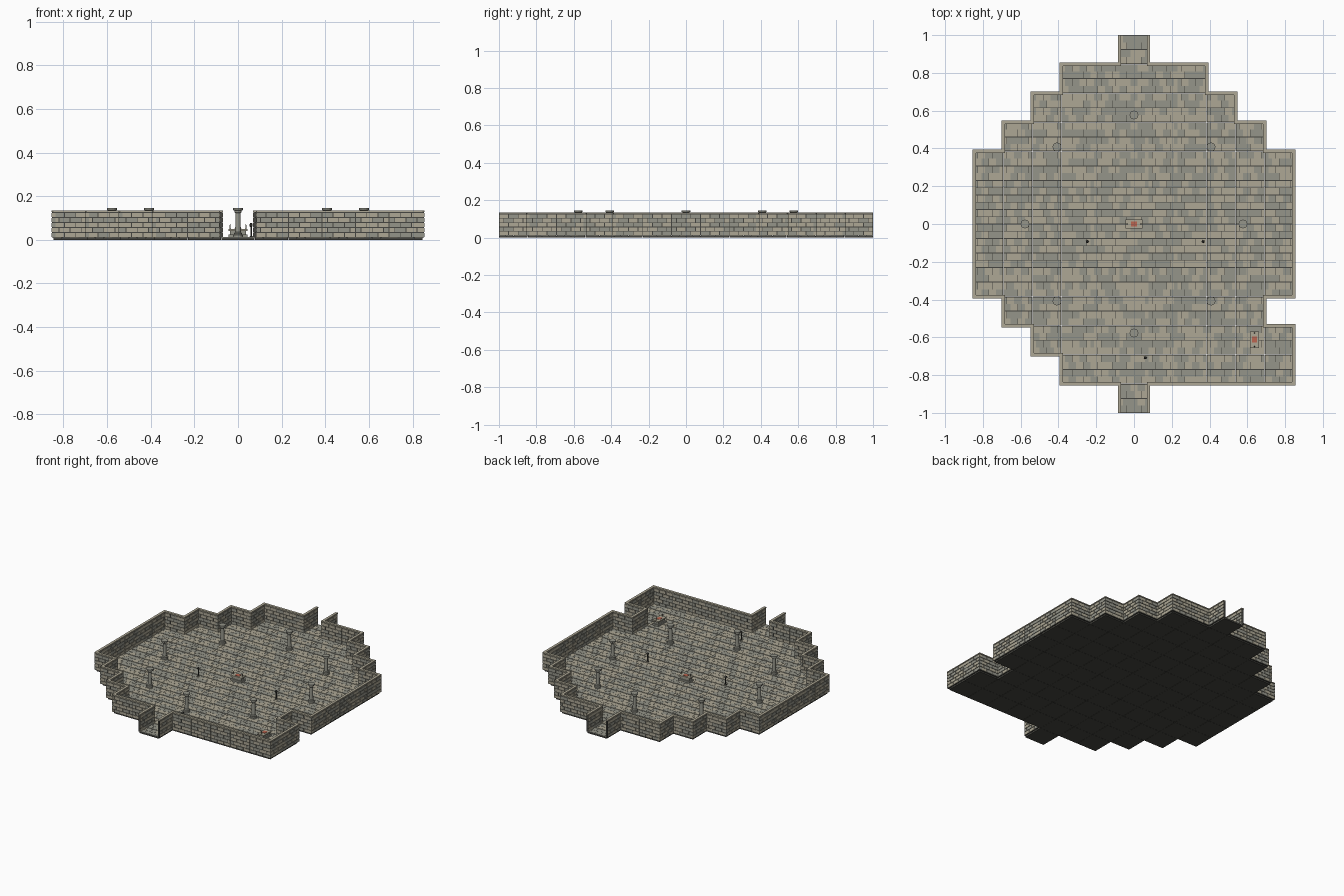
import bpy, bmesh, math, random
from mathutils import Matrix

if "Cube" in bpy.data.objects:
    bpy.data.objects.remove(bpy.data.objects["Cube"])
random.seed(4)

T = 2 / 13          # tile size
H = T / 2
FLOOR = 0.0125      # paving top
TOP = 0.135         # wall top
W = 0.018           # wall thickness


def material(name, rgb):
    m = bpy.data.materials.new(name)
    m.diffuse_color = (*rgb, 1)
    m.use_nodes = True
    m.node_tree.nodes["Principled BSDF"].inputs["Base Color"].default_value = m.diffuse_color
    return m


MATS = [material("dark_mortar", (0.06, 0.06, 0.052)),
        material("beige_stone", (0.42, 0.39, 0.30)),
        material("grey_stone", (0.30, 0.30, 0.255)),
        material("red_cloth", (0.50, 0.13, 0.08))]
DARK, BEIGE, GREY, RED = range(4)


def stone():
    return random.choice((BEIGE, GREY))


def box(bm, c, s, mat):
    m = Matrix.Translation(c) @ Matrix.Diagonal((*s, 1))
    for v in bmesh.ops.create_cube(bm, size=1, matrix=m)["verts"]:
        for f in v.link_faces:
            f.material_index = mat


def finish(bm, name, loc=(0, 0, 0), rot=0):
    me = bpy.data.meshes.new(name)
    bm.to_mesh(me)
    bm.free()
    for m in MATS:
        me.materials.append(m)
    ob = bpy.data.objects.new(name, me)
    ob.location = loc
    ob.rotation_euler.z = rot
    bpy.context.collection.objects.link(ob)
    return ob


def copy(ob, name, loc, rot=0):
    ob = bpy.data.objects.new(name, ob.data)
    ob.location = loc
    ob.rotation_euler.z = rot
    bpy.context.collection.objects.link(ob)


def course(n, stagger):
    """Centre and length of each brick along one tile edge."""
    step = T / n
    cuts = [-H + i * step for i in range(n + 1)]
    if stagger:
        cuts = [-H] + [c + step / 2 for c in cuts[:-1]] + [H]
    return [((a + b) / 2, b - a) for a, b in zip(cuts, cuts[1:])]


def lathe(bm, profile, sides, mat, at=(0, 0)):
    rings = [[bm.verts.new((at[0] + r * math.cos(2 * math.pi * i / sides),
                            at[1] + r * math.sin(2 * math.pi * i / sides), z))
              for i in range(sides)] for r, z in profile]
    for a, b in zip(rings, rings[1:]):
        for i in range(sides):
            j = (i + 1) % sides
            bm.faces.new((a[i], a[j], b[j], b[i])).material_index = mat
    bm.faces.new(rings[0][::-1]).material_index = mat
    bm.faces.new(rings[-1]).material_index = mat


# Room plan: tile row -> first and last tile column
plan = {6: (0, 0), 5: (-2, 2), 4: (-3, 3), 3: (-4, 4), -3: (-4, 4),
        -4: (-3, 5), -5: (-2, 5), -6: (0, 0)}
for j in range(-2, 3):
    plan[j] = (-5, 5)
cells = {(i, j) for j, (a, b) in plan.items() for i in range(a, b + 1)}

# Floor: dark slab per tile with staggered paving stones
bm = bmesh.new()
for i, j in sorted(cells):
    x, y = i * T, j * T
    box(bm, (x, y, 0.0045), (T - 0.0012, T - 0.0012, 0.009), DARK)
    for r in range(4):
        ry = y - H + (r + 0.5) * T / 4 + (0.001 if r % 2 == 0 else -0.001)
        for c, length in course(4, r % 2):
            box(bm, (x + c, ry, 0.0095),
                (length - 0.0012, T / 4 - 0.003, 2 * (FLOOR - 0.0095)), stone())
finish(bm, "floor")

# Walls: mortar core, brick courses and coping on each open tile edge
ROWS = 5
Z0, Z1 = 0.010, 0.126
row_h = (Z1 - Z0) / ROWS
bm = bmesh.new()
ends = {}
for i, j in sorted(cells):
    for dx, dy in ((1, 0), (-1, 0), (0, 1), (0, -1)):
        if (i + dx, j + dy) in cells or abs(j + dy) > 6:
            continue
        cx, cy = (i + dx / 2) * T, (j + dy / 2) * T
        along_x = dy != 0

        def seg(t, z, length, thick, height, mat):
            if along_x:
                box(bm, (cx + t, cy, z), (length, thick, height), mat)
            else:
                box(bm, (cx, cy + t, z), (thick, length, height), mat)

        seg(0, (Z0 + Z1) / 2 + 0.001, T, W - 0.006, Z1 - Z0 + 0.002, DARK)
        seg(0, (Z1 + 0.002 + TOP) / 2, T, W, TOP - Z1 - 0.002, BEIGE)
        for r in range(ROWS):
            for t, length in course(3, r % 2):
                seg(t, Z0 + (r + 0.5) * row_h, length - 0.004,
                    W - random.choice((0, 0, 0.0015)), row_h - 0.004, stone())
        for s in (-1, 1):
            p = (2 * i + dx + (s if along_x else 0), 2 * j + dy + (0 if along_x else s))
            ends.setdefault(p, set()).add(along_x)
# Corner posts where walls turn
for (px, py), dirs in ends.items():
    if len(dirs) == 2:
        x, y = px * H, py * H
        box(bm, (x, y, (Z0 + Z1) / 2), (W - 0.005, W - 0.005, Z1 - Z0), DARK)
        box(bm, (x, y, (Z1 + 0.002 + TOP) / 2), (W + 0.0006, W + 0.0006, TOP - Z1 - 0.0018), BEIGE)
        for r in range(ROWS):
            box(bm, (x, y, Z0 + (r + 0.5) * row_h), (W + 0.0006, W + 0.0006, row_h - 0.004), stone())
finish(bm, "walls")

# Ring of eight columns
bm = bmesh.new()
lathe(bm, [(0.022, 0.011), (0.022, 0.022), (0.018, 0.026), (0.018, 0.031),
           (0.013, 0.036), (0.0115, 0.122), (0.016, 0.127), (0.017, 0.134),
           (0.023, 0.137), (0.023, 0.145)], 16, GREY)
R = 0.577
first = finish(bm, "column_1", (R, 0, 0))
for k in range(1, 8):
    a = k * math.pi / 4
    copy(first, f"column_{k + 1}", (R * math.cos(a), R * math.sin(a), 0))

# Altars: stepped block with red cloth and end candles
bm = bmesh.new()
box(bm, (0, 0, 0.0175), (0.088, 0.048, 0.013), GREY)
box(bm, (0, 0, 0.031), (0.072, 0.034, 0.020), GREY)
box(bm, (0, 0, 0.0445), (0.088, 0.048, 0.009), BEIGE)
box(bm, (0, 0, 0.0495), (0.032, 0.026, 0.003), RED)
for s in (-1, 1):
    lathe(bm, [(0.0035, 0.048), (0.0025, 0.052), (0.0025, 0.066), (0.001, 0.072)],
          8, BEIGE, (s * 0.036, 0))
altar = finish(bm, "altar_centre")
copy(altar, "altar_corner", (0.638, -0.612, 0), math.pi / 2)

# Small standing posts
bm = bmesh.new()
lathe(bm, [(0.008, 0.011), (0.008, 0.015), (0.0035, 0.018), (0.0035, 0.058),
           (0.0075, 0.064), (0.0075, 0.072), (0.003, 0.077)], 8, DARK)
post = finish(bm, "post_1", (-0.247, -0.093, 0))
copy(post, "post_2", (0.366, -0.093, 0))
copy(post, "post_3", (0.06, -0.708, 0))
